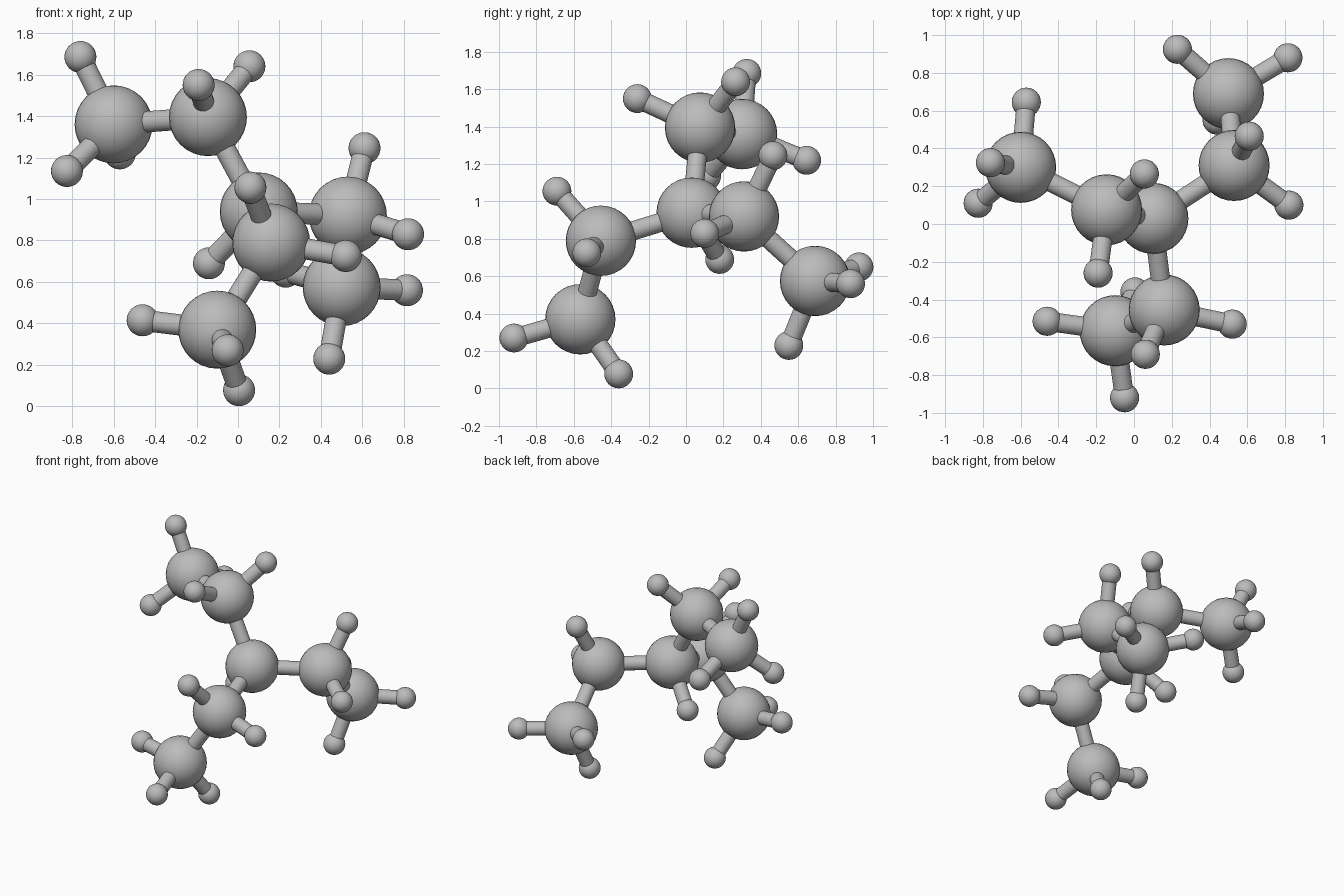
import bpy
from mathutils import Vector

cube = bpy.data.objects.get("Cube")
if cube:
    bpy.data.objects.remove(cube, do_unlink=True)

LARGE_RADIUS = 0.188
SMALL_RADIUS = 0.077
ROD_RADIUS = 0.051

# One matte grey for every part
grey = bpy.data.materials.new("grey")
grey.use_nodes = True
colour = (0.5, 0.5, 0.5, 1.0)
grey.diffuse_color = colour
grey.node_tree.nodes["Principled BSDF"].inputs["Base Color"].default_value = colour


def finish(name):
    """Name, colour and smooth the object that was just added."""
    obj = bpy.context.object
    obj.name = name
    obj.data.materials.append(grey)
    bpy.ops.object.shade_smooth_by_angle()
    return obj


def ball(name, centre, radius):
    bpy.ops.mesh.primitive_uv_sphere_add(
        segments=32, ring_count=16, radius=radius, location=centre)
    return finish(name)


def rod(name, start, end):
    """Straight round rod running between two ball centres."""
    start, end = Vector(start), Vector(end)
    axis = end - start
    bpy.ops.mesh.primitive_cylinder_add(
        vertices=32, radius=ROD_RADIUS, depth=axis.length,
        location=(start + end) / 2)
    obj = finish(name)
    obj.rotation_mode = "QUATERNION"
    obj.rotation_quaternion = axis.to_track_quat("Z", "Y")
    return obj


# Each large ball: name, parent ball, centre, centres of its attached small balls
joints = [
    ("hub", None, (0.10, 0.03, 0.94),
     [(-0.14, 0.18, 0.69)]),
    ("upper_arm_inner", "hub", (-0.145, 0.075, 1.395),
     [(-0.19, -0.26, 1.55), (0.055, 0.265, 1.64)]),
    ("upper_arm_outer", "upper_arm_inner", (-0.60, 0.30, 1.36),
     [(-0.76, 0.325, 1.685), (-0.825, 0.11, 1.135), (-0.57, 0.645, 1.22)]),
    ("back_arm_inner", "hub", (0.53, 0.31, 0.92),
     [(0.61, 0.465, 1.245), (0.82, 0.10, 0.83)]),
    ("back_arm_outer", "back_arm_inner", (0.50, 0.69, 0.575),
     [(0.815, 0.88, 0.56), (0.44, 0.55, 0.23), (0.23, 0.925, 0.65)]),
    ("front_arm_inner", "hub", (0.16, -0.455, 0.79),
     [(0.06, -0.69, 1.055), (0.52, -0.53, 0.725)]),
    ("front_arm_outer", "front_arm_inner", (-0.10, -0.565, 0.37),
     [(-0.46, -0.515, 0.415), (-0.05, -0.92, 0.27), (0.005, -0.36, 0.078)]),
]

# Large balls, the rods joining them, and their small end balls
centres = {}
for name, parent, centre, tips in joints:
    centres[name] = centre
    ball(f"{name}_ball", centre, LARGE_RADIUS)
    if parent:
        rod(f"{name}_rod", centres[parent], centre)
    for number, tip in enumerate(tips, start=1):
        rod(f"{name}_tip_rod_{number}", centre, tip)
        ball(f"{name}_tip_ball_{number}", tip, SMALL_RADIUS)
